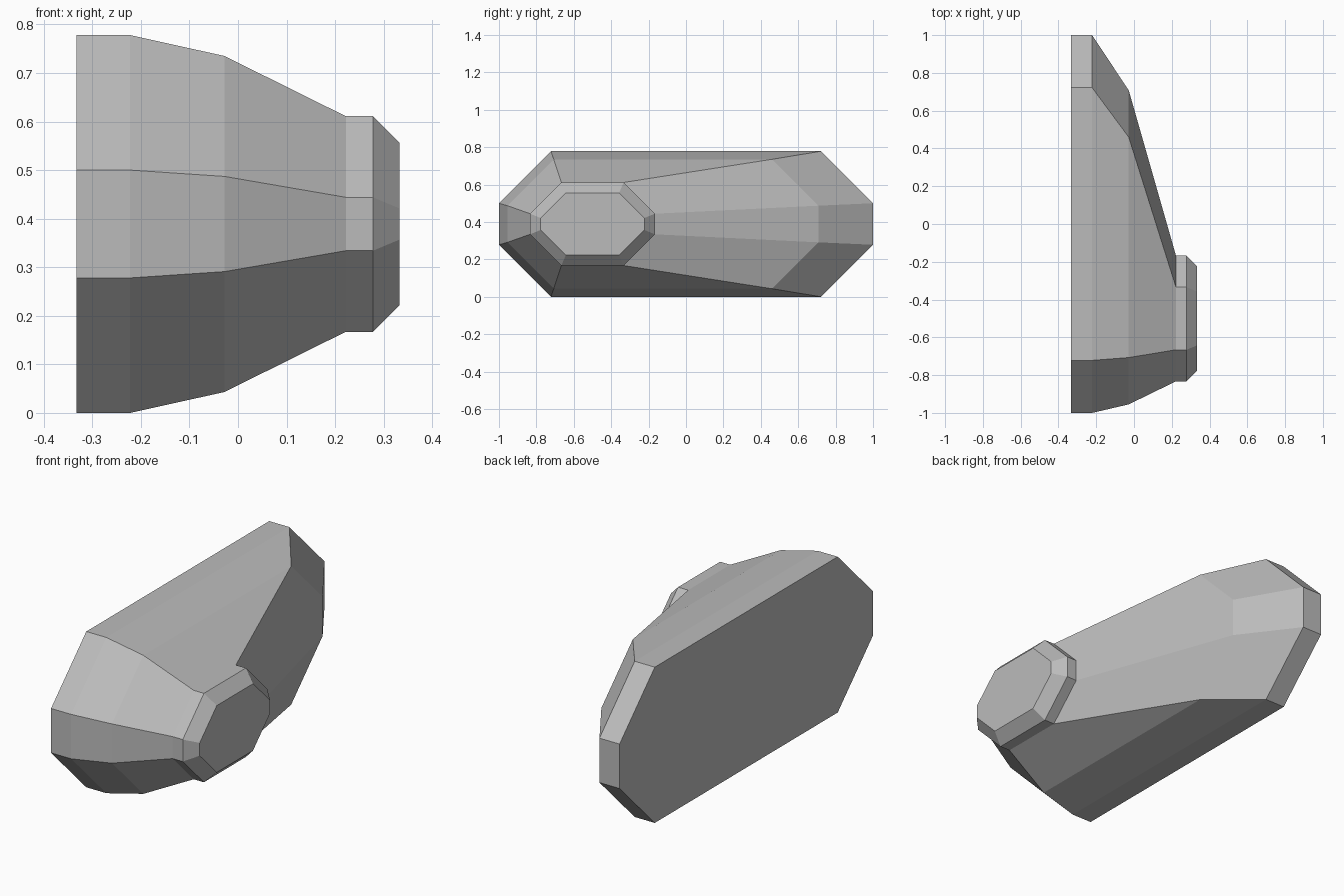
import bpy
import bmesh

cube = bpy.data.objects.get("Cube")
if cube:
    bpy.data.objects.remove(cube, do_unlink=True)

# Single flat grey
grey = bpy.data.materials.new("light_grey")
grey.use_nodes = True
colour = (0.5, 0.5, 0.5, 1)
grey.diffuse_color = colour
grey.node_tree.nodes["Principled BSDF"].inputs["Base Color"].default_value = colour


def octagon(bm, x, front, back, low, high, cut):
    """Ring of eight vertices: a rectangle in y and z with cut corners."""
    points = [
        (front + cut, low), (back - cut, low),
        (back, low + cut), (back, high - cut),
        (back - cut, high), (front + cut, high),
        (front, high - cut), (front, low + cut),
    ]
    return [bm.verts.new((x, y, z)) for y, z in points]


def loft(name, sections):
    """Skin a row of octagons and cap both ends."""
    bm = bmesh.new()
    rings = [octagon(bm, *s) for s in sections]
    for a, b in zip(rings, rings[1:]):
        for i in range(8):
            j = (i + 1) % 8
            bm.faces.new((a[i], a[j], b[j], b[i]))
    bm.faces.new(rings[0])
    bm.faces.new(rings[-1])
    bmesh.ops.recalc_face_normals(bm, faces=bm.faces)
    mesh = bpy.data.meshes.new(name)
    bm.to_mesh(mesh)
    bm.free()
    mesh.materials.append(grey)
    obj = bpy.data.objects.new(name, mesh)
    bpy.context.collection.objects.link(obj)
    return obj


# Sections run from the broad base to the small chamfered tip:
# x, front y, back y, low z, high z, corner cut
loft("tapered_pod", [
    (-0.333, -1.0, 1.0, 0.0, 0.778, 0.278),       # base plate
    (-0.222, -1.0, 1.0, 0.0, 0.778, 0.278),
    (-0.028, -0.955, 0.708, 0.043, 0.735, 0.248),  # shoulder
    (0.222, -0.833, -0.167, 0.167, 0.611, 0.167),  # collar
    (0.278, -0.833, -0.167, 0.167, 0.611, 0.167),
    (0.333, -0.778, -0.222, 0.222, 0.556, 0.135),  # chamfered tip
])
